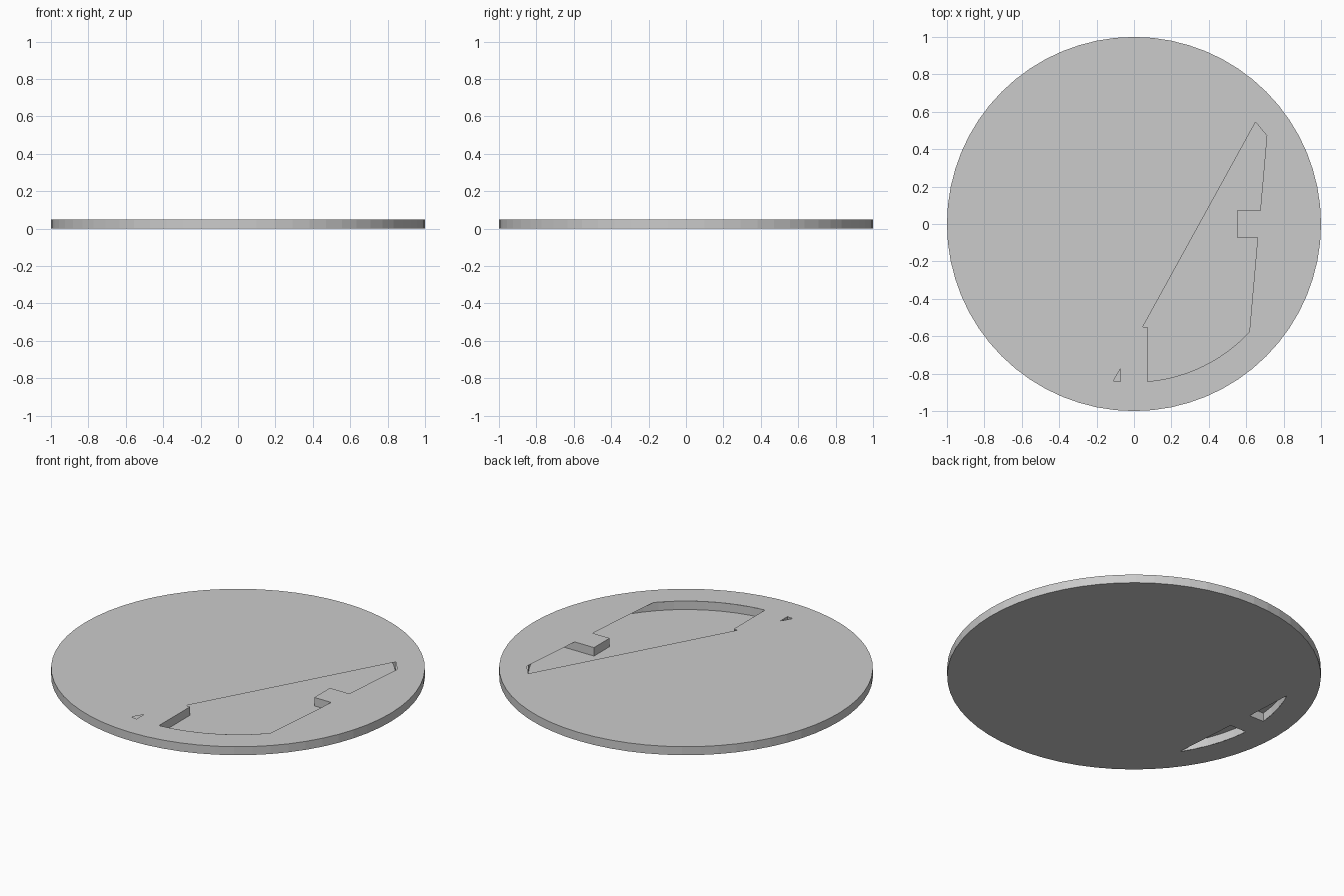
import bpy, bmesh, math

if "Cube" in bpy.data.objects:
    bpy.data.objects.remove(bpy.data.objects["Cube"])

R, H = 1.0, 0.05          # disc radius and thickness
RI, TW, TI = 0.845, 0.073, 0.55   # inner rim radius, tick half width, tick inner end
SEG = 64


def arc(r, a0, a1, n):
    return [(r * math.cos(a0 + (a1 - a0) * i / n), r * math.sin(a0 + (a1 - a0) * i / n))
            for i in range(n + 1)]


def arc_between(p, q, n):
    """Counter-clockwise arc on the inner rim between two points."""
    a0, a1 = math.atan2(p[1], p[0]), math.atan2(q[1], q[0])
    if a1 < a0:
        a1 += 2 * math.pi
    return arc(RI, a0, a1, n)


def finish(name, bm):
    me = bpy.data.meshes.new(name)
    bm.to_mesh(me)
    bm.free()
    ob = bpy.data.objects.new(name, me)
    bpy.context.collection.objects.link(ob)
    return ob


def sheet(name, loops, z, up):
    """Flat face with holes: the first loop is the outline."""
    bm = bmesh.new()
    for loop in loops:
        vs = [bm.verts.new((x, y, z)) for x, y in loop]
        for i, v in enumerate(vs):
            bm.edges.new((v, vs[(i + 1) % len(vs)]))
    bmesh.ops.triangle_fill(bm, use_beauty=True, use_dissolve=False,
                            edges=bm.edges[:], normal=(0, 0, up))
    bm.normal_update()
    for f in bm.faces:
        if f.normal.z * up < 0:
            f.normal_flip()
    return finish(name, bm)


def wall(name, loop, outward):
    """Vertical band along a counter-clockwise loop."""
    bm = bmesh.new()
    lo = [bm.verts.new((x, y, 0)) for x, y in loop]
    hi = [bm.verts.new((x, y, H)) for x, y in loop]
    n = len(loop)
    for i in range(n):
        j = (i + 1) % n
        f = [lo[i], lo[j], hi[j], hi[i]]
        bm.faces.new(f if outward else f[::-1])
    return finish(name, bm)


rim = arc(R, 0, 2 * math.pi, SEG)[:-1]

# openings in the top face
top_main = [(0.65, 0.545), (0.047, -0.55), (TW, -TI)]
top_main += arc_between((TW, -0.842), (0.617, -0.578), 12)
top_main += [(0.661, -TW), (TI, -TW), (TI, TW), (0.675, TW), (0.71, 0.472)]
top_chip = [(-0.11, -0.838), (-TW, -0.842), (-TW, -0.775)]

# openings in the bottom face, one each side of the left tick
low_a = arc_between((-0.707, -0.463)[::1], (-0.762, 0.365), 1)
low_a = arc_between((-0.842, -TW), (-0.708, -0.462), 8) + [(-0.736, -TW)]
low_b = arc_between((-0.762, 0.365), (-0.842, TW), 6) + [(-0.747, TW)]

# inner wall: round rim interrupted by four ticks
inner = []
half = math.asin(TW / RI)
for k in range(4):
    a = k * math.pi / 2
    c, s = math.cos(a), math.sin(a)
    inner += [(TI * c + TW * s, TI * s - TW * c), (TI * c - TW * s, TI * s + TW * c)]
    inner += arc(RI, a + half, a + math.pi / 2 - half, 14)

wall("outer_rim", rim, True)
wall("inner_rim_and_ticks", inner, False)
sheet("top_face", [rim, top_main, top_chip], H, 1)
sheet("bottom_face", [rim, low_a, low_b], 0, -1)
